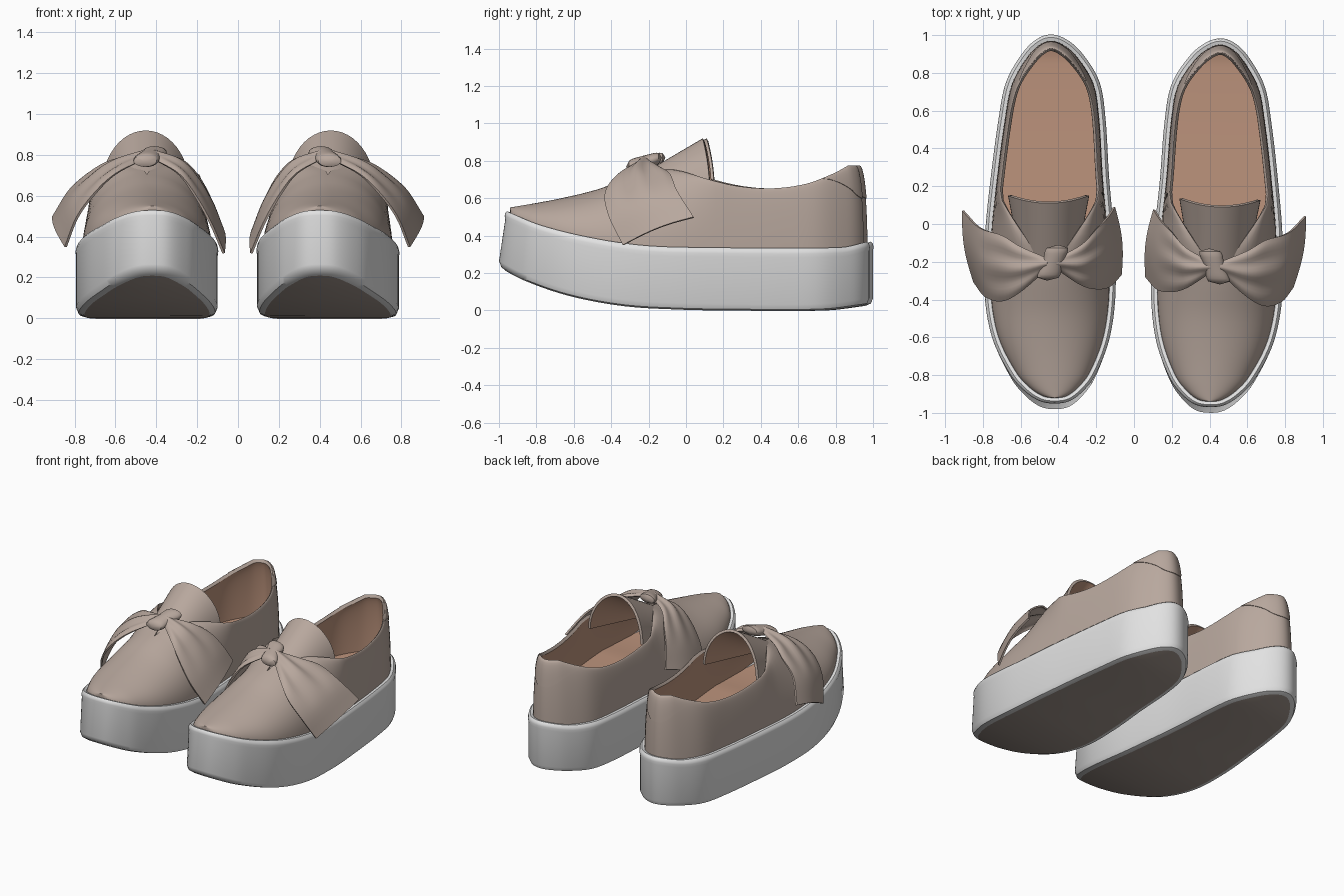
import bpy, bmesh, math
from mathutils import Vector, Matrix

if "Cube" in bpy.data.objects:
    bpy.data.objects.remove(bpy.data.objects["Cube"])


def material(name, rgb):
    m = bpy.data.materials.new(name)
    m.use_nodes = True
    m.diffuse_color = (*rgb, 1)
    m.node_tree.nodes["Principled BSDF"].inputs["Base Color"].default_value = (*rgb, 1)
    return m


TAUPE = material("taupe leather", (.48, .39, .34))
TAN = material("tan lining", (.5, .29, .2))
WHITE = material("white rubber", (.76, .76, .76))
OUTSOLE = material("taupe outsole", (.36, .3, .265))


def spline(pts, per, before=None, after=None):
    """Smooth path through points, with optional points beyond the ends."""
    p = [Vector(q) for q in pts]
    p = [Vector(before) if before else 2 * p[0] - p[1]] + p
    p.append(Vector(after) if after else 2 * p[-1] - p[-2])
    out = []
    for a, b, c, d in zip(p, p[1:], p[2:], p[3:]):
        for k in range(per):
            t = k / per
            out.append(b + .5 * t * (c - a + t * (2 * a - 5 * b + 4 * c - d + t * (3 * (b - c) + d - a))))
    return out + [p[-2]]


def curve(keys, v):
    """Smooth height at position v."""
    if v <= keys[0][0]:
        return keys[0][1]
    if v >= keys[-1][0]:
        return keys[-1][1]
    i = next(k for k in range(len(keys) - 1) if v <= keys[k + 1][0])

    def slope(k):
        a, b = keys[max(k - 1, 0)], keys[min(k + 1, len(keys) - 1)]
        return (b[1] - a[1]) / (b[0] - a[0])
    (x0, y0), (x1, y1) = keys[i], keys[i + 1]
    h, t = x1 - x0, (v - x0) / (x1 - x0)
    s = t * t * (3 - 2 * t)
    return y0 + (y1 - y0) * s + h * t * (1 - t) * (slope(i) * (1 - t) - slope(i + 1) * t)


# Plan outline: y, outer x, inner x from toe to heel
PLAN = [(-.98, -.42, -.42), (-.965, -.5, -.34), (-.9, -.585, -.265), (-.8, -.66, -.2),
        (-.6, -.75, -.13), (-.35, -.79, -.1), (-.05, -.785, -.11), (.25, -.755, -.135),
        (.55, -.715, -.153), (.75, -.675, -.185), (.9, -.59, -.275), (.975, -.515, -.36), (1, -.44, -.44)]
outer = [(a, y) for y, a, b in PLAN]
inner = [(b, y) for y, a, b in PLAN]
left = spline(outer, 5, inner[1], inner[-2])
right = spline(inner, 5, outer[1], outer[-2])
LOOP = left + right[-2:0:-1]
N, C = len(left) - 1, len(LOOP)

SOLE_TOP = [(-.95, .535), (-.75, .455), (-.46, .385), (-.19, .347), (.1, .337), (.85, .337), (1, .37)]
SOLE_BOTTOM = [(-1, .24), (-.83, .155), (-.59, .075), (-.3, .022), (0, .004), (.2, 0), (.75, 0), (1, .03)]
CREST = [(-.95, .545), (-.67, .595), (-.46, .645), (-.29, .705), (-.1, .755), (0, .745), (.15, .7),
         (.3, .665), (.475, .652), (.66, .674), (.82, .727), (.92, .775)]


def mate(i):
    return (2 * N - i) % C


def plan(i, d, f):
    """Outline point inset by d; f = 1 at the sole top, where the toe recedes."""
    p = LOOP[i % C]
    t = (LOOP[(i + 1) % C] - LOOP[(i - 1) % C]).normalized()
    x, y = p.x + t.y * d, p.y - t.x * d
    return Vector((x, y + f * .035 * max(0, (-y - .4) / .6) ** 2))


def upper_point(i, t, lift=0):
    """Point on the upper: t = 0 at the sole, t = 1 at the collar or vamp crest."""
    base, m = plan(i, .03 - lift, 1), plan(mate(i), .03 - lift, 1)
    y = base.y
    k = min(1, max(0, (.15 - y) / .4))
    rim = plan(i, .055 - lift + .02 * min(1, max(0, (y - .6) / .3)), 1)
    top = rim.lerp((base + m) / 2, k)
    zb, zt = curve(SOLE_TOP, y) - .015, curve(CREST, y)
    a = t * math.pi / 2
    q = top.lerp(base, math.cos(a))
    return (q.x, q.y, zb + (zt - zb) * math.sin(a))


def grid_faces(rows, cols, closed):
    n = cols if closed else cols - 1
    return [(r * cols + i, (r + 1) * cols + i, (r + 1) * cols + (i + 1) % cols, r * cols + (i + 1) % cols)
            for r in range(rows - 1) for i in range(n)]


def cap_faces():
    return [tuple(dict.fromkeys((i, i + 1, mate(i + 1), mate(i)))) for i in range(N)]


MIRROR = (Matrix.Translation((.44, -.02, 0)) @ Matrix.Rotation(-.02, 4, 'Z')
          @ Matrix.Translation((-.44, 0, 0)) @ Matrix.Diagonal((-1, 1, 1, 1)))


def make(name, verts, faces, mats, thick=0, slots=None, face_up=False):
    """Make the part for one shoe, and its mirrored twin for the other."""
    me = bpy.data.meshes.new(name)
    me.from_pydata([tuple(v) for v in verts], [], faces)
    for m in mats:
        me.materials.append(m)
    if slots:
        me.polygons.foreach_set("material_index", slots)
    bm = bmesh.new()
    bm.from_mesh(me)
    bmesh.ops.remove_doubles(bm, verts=bm.verts, dist=.0005)
    bm.normal_update()
    if face_up and sum(f.normal.z * f.calc_area() for f in bm.faces) < 0:
        bmesh.ops.reverse_faces(bm, faces=bm.faces)
    bm.to_mesh(me)
    bm.free()
    ob = bpy.data.objects.new("left_" + name, me)
    bpy.context.collection.objects.link(ob)
    bpy.context.view_layer.objects.active = ob
    if thick:
        s = ob.modifiers.new("thickness", 'SOLIDIFY')
        s.thickness, s.offset = thick, -1
        s.material_offset = len(mats) - 1
        bpy.ops.object.modifier_apply(modifier=s.name)
    twin = ob.copy()
    twin.data = ob.data.copy()
    bpy.context.collection.objects.link(twin)
    twin.data.transform(MIRROR)
    twin.data.flip_normals()
    ob.name, twin.name = "right_" + name, "left_" + name
    for o in (ob, twin):
        bpy.ops.object.select_all(action='DESELECT')
        o.select_set(True)
        bpy.context.view_layer.objects.active = o
        bpy.ops.object.shade_smooth_by_angle(angle=math.radians(40))


# Platform sole: inset, height fraction, height offset for each ring
RINGS = [(.04, 0, 0), (.012, 0, .008), (0, 0, .035), (0, 1, -.05), (-.003, 1, -.03),
         (.001, 1, -.012), (.012, 1, 0), (.03, 1, 0), (.05, 1, -.03)]
verts = []
for d, f, dz in RINGS:
    for i in range(C):
        p = plan(i, d, f)
        verts.append((p.x, p.y, curve(SOLE_TOP if f else SOLE_BOTTOM, p.y) + dz))
walls = grid_faces(len(RINGS), C, True)
caps = cap_faces()
make("platform_sole", verts, walls + caps, [WHITE, OUTSOLE], slots=[0] * len(walls) + [1] * len(caps))

# Insole
verts = []
for i in range(C):
    p = plan(i, .045, 1)
    verts.append((p.x, p.y, curve(SOLE_TOP, p.y) + curve([(-.5, -.03), (-.1, .03)], p.y)))
make("insole", verts, caps, [TAN], face_up=True)

# Upper with open collar and lining
ROWS = 15
verts = [upper_point(i, r / (ROWS - 1)) for r in range(ROWS) for i in range(C)]
make("upper", verts, grid_faces(ROWS, C, True), [TAUPE, TAN], .02)

# Heel patch
M = 14
verts = []
for r in range(8):
    for j in range(-M, M + 1):
        start = .4 + .5 * abs(j / M) ** 3
        verts.append(upper_point(N + j, start + (1 - start) * r / 7, .004))
make("heel_patch", verts, grid_faces(8, 2 * M + 1, False), [TAUPE], .006)

# Tongue
verts = []
for r in range(9):
    v = r / 8
    for j in range(25):
        a = math.pi * (j / 24 - .5)
        zc, ze = .68 + .24 * v, .58 + .06 * v
        verts.append((-.452 + (.13 + .085 * v) * math.sin(a),
                      -.3 + .41 * v + .04 * v * math.sin(a) ** 2,
                      ze + (zc - ze) * math.cos(a)))
make("tongue", verts, grid_faces(9, 25, False), [TAUPE, TAN], .018, face_up=True)

# Bow wings: front and back edges from knot to tip
WINGS = {
    "outer_bow_wing": (-1,
        [(-.46, -.24, .78), (-.6, -.36, .71), (-.7, -.41, .62), (-.79, -.385, .5), (-.85, -.31, .35)],
        [(-.46, -.18, .8), (-.6, -.12, .77), (-.7, -.06, .73), (-.82, -.02, .64), (-.91, .07, .5)]),
    "inner_bow_wing": (1,
        [(-.41, -.24, .78), (-.29, -.32, .71), (-.21, -.345, .61), (-.13, -.335, .47), (-.065, -.27, .32)],
        [(-.41, -.18, .8), (-.28, -.11, .77), (-.2, -.03, .7), (-.14, .03, .6), (-.1, .09, .48)])}
for name, (side, front, back) in WINGS.items():
    verts, edges = [], list(zip(spline(front, 5), spline(back, 5)))
    for r, (f, b) in enumerate(edges):
        u = r / (len(edges) - 1)
        for j in range(17):
            v = j / 16
            puff = math.sin(math.pi * v)
            pleat = .01 * math.sin(5 * math.pi * v) * math.sin(math.pi * min(1, u * 1.3))
            verts.append(f.lerp(b, v) + Vector((side * .02 * u, 0, .035 * (1 - .5 * u))) * puff
                         + Vector((0, 0, pleat)))
    make(name, verts, grid_faces(len(edges), 17, False), [TAUPE], .012, face_up=True)

# Knot: a pinched, slightly twisted wrap
verts = []
for r in range(13):
    s = 2 * r / 12 - 1
    width = .055 + .02 * s * s
    for j in range(20):
        a = 2 * math.pi * j / 20
        close = math.sqrt(max(0, 1 - s ** 6))
        verts.append((-.43 + width * math.cos(a) * close + .03 * s,
                      -.205 + .095 * s,
                      .792 + .025 * s + .036 * math.sin(a) * close))
make("bow_knot", verts, grid_faces(13, 20, True), [TAUPE])
